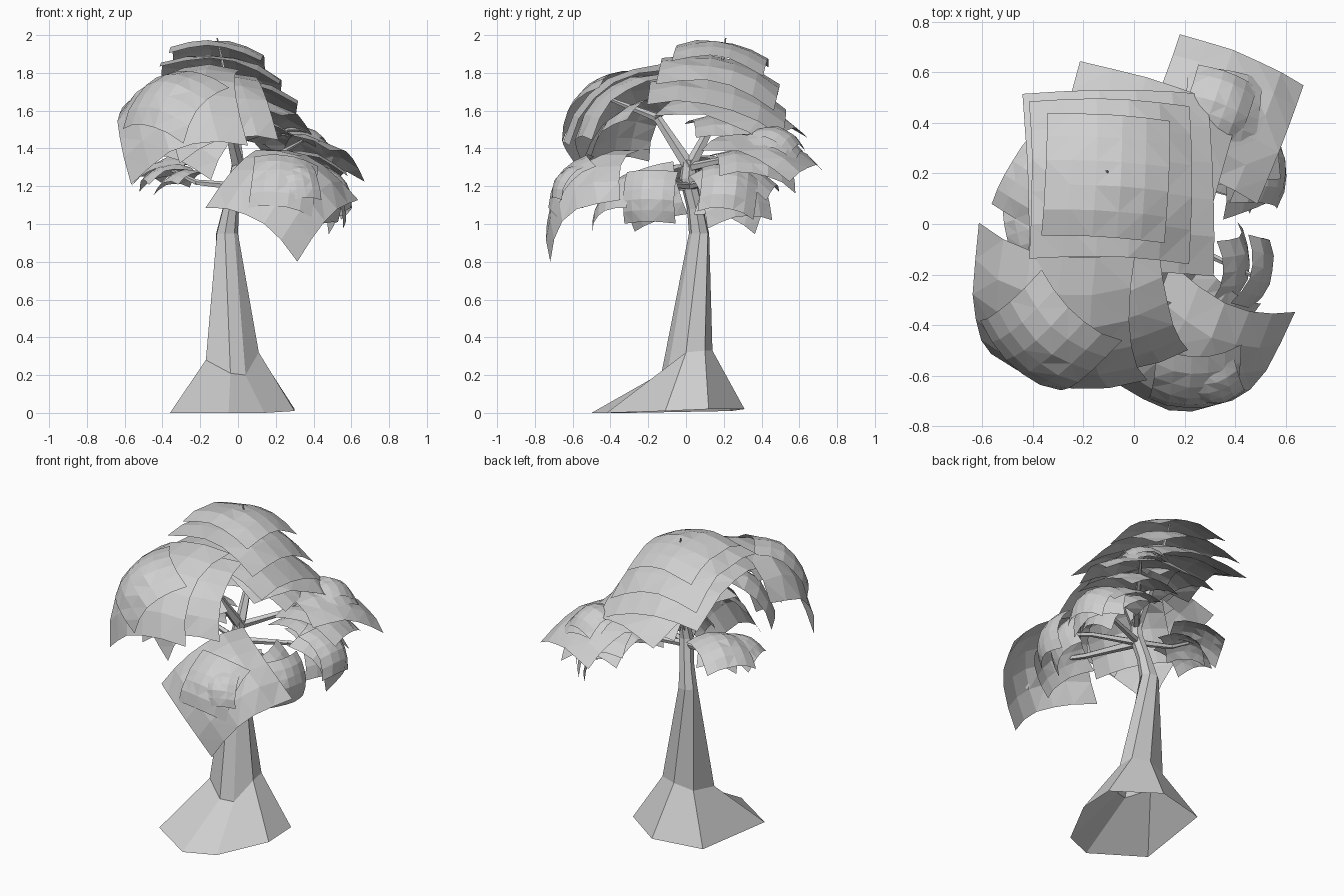
import bpy, bmesh, math, random
from mathutils import Vector, Matrix

random.seed(4)
old = bpy.data.objects.get("Cube")
if old:
    bpy.data.objects.remove(old, do_unlink=True)

grey = bpy.data.materials.new("pale_grey")
grey.use_nodes = True
tone = (0.62, 0.62, 0.62, 1)
grey.diffuse_color = tone
grey.node_tree.nodes["Principled BSDF"].inputs["Base Color"].default_value = tone


def finish(name, bm):
    mesh = bpy.data.meshes.new(name)
    bm.to_mesh(mesh)
    bm.free()
    mesh.materials.append(grey)
    obj = bpy.data.objects.new(name, mesh)
    bpy.context.scene.collection.objects.link(obj)
    return obj


def oval(x, y, z, rx, ry):
    """Seven-sided ring that starts at the right front."""
    angles = [math.radians(-150) + math.tau * i / 7 for i in range(7)]
    return [(x + rx * math.cos(a), y + ry * math.sin(a), z) for a in angles]


def loft(name, rings):
    """Skin of straight facets through rings of points."""
    bm = bmesh.new()
    loops = [[bm.verts.new(p) for p in ring] for ring in rings]
    for low, high in zip(loops, loops[1:]):
        for i in range(len(low)):
            j = (i + 1) % len(low)
            bm.faces.new((low[i], low[j], high[j], high[i]))
    return finish(name, bm)


def limb(name, points, thick, thin):
    """Tapered five-sided branch along a few points."""
    bm = bmesh.new()
    steps = len(points) - 1
    for i in range(steps):
        a, b = Vector(points[i]), Vector(points[i + 1])
        turn = (b - a).to_track_quat('Z', 'Y').to_matrix().to_4x4()
        r = [thick + (thin - thick) * k / steps for k in (i, i + 1)]
        bmesh.ops.create_cone(bm, cap_ends=True, segments=5, radius1=r[0], radius2=r[1],
                              depth=(b - a).length,
                              matrix=Matrix.Translation((a + b) / 2) @ turn)
    return finish(name, bm)


def leaf_sheet(name, apex, facing, half, drop, spin):
    """Square sheet that droops from its middle towards its corners."""
    bm = bmesh.new()
    bmesh.ops.create_grid(bm, x_segments=5, y_segments=5, size=half)
    for v in bm.verts:
        r2 = (v.co.x ** 2 + v.co.y ** 2) / (2 * half ** 2)
        v.co.z = -drop * r2 + random.uniform(-1, 1) * half * 0.03
    bmesh.ops.triangulate(bm, faces=bm.faces[:])
    turn = Vector((0, 0, 1)).rotation_difference(Vector(facing)).to_matrix().to_4x4()
    bm.transform(Matrix.Translation(apex) @ turn @ Matrix.Rotation(math.radians(spin), 4, 'Z'))
    return finish(name, bm)


def cluster(name, facing, layers):
    """Layers are (apex, half width, corner drop, spin)."""
    for i, (apex, half, drop, spin) in enumerate(layers):
        leaf_sheet(f"{name}_sheet_{i + 1}", apex, facing, half, drop, spin)


# Trunk with an uneven flared foot that reaches forward
foot = [(-0.36, -0.3, 0), (-0.05, -0.5, 0), (0.14, -0.42, 0), (0.3, -0.11, 0.01),
        (0.3, 0.12, 0.02), (0.03, 0.31, 0.02), (-0.29, 0.24, 0.01)]
ankle = [(-0.17, -0.05, 0.28), (-0.04, -0.13, 0.21), (0.04, -0.1, 0.2), (0.11, 0, 0.32),
         (0.1, 0.1, 0.33), (-0.01, 0.14, 0.33), (-0.13, 0.11, 0.3)]
loft("trunk", [
    foot, ankle,
    oval(-0.06, 0.07, 0.95, 0.06, 0.055),
    oval(-0.04, 0.05, 1.08, 0.045, 0.045),
    oval(-0.01, 0.01, 1.24, 0.04, 0.045),
    oval(0, 0.02, 1.34, 0.03, 0.04),
])

# Branches
fork = (0, 0.02, 1.3)
crook = (-0.02, 0.02, 1.2)
limb("crown_branch", [fork, (-0.02, 0.15, 1.55), (-0.11, 0.21, 1.985)], 0.035, 0.004)
limb("front_branch", [fork, (-0.06, -0.15, 1.56), (-0.3, -0.4, 1.66)], 0.035, 0.01)
limb("back_branch", [fork, (0.18, 0.25, 1.35), (0.34, 0.47, 1.44)], 0.025, 0.008)
limb("left_branch", [crook, (0.28, 0.12, 1.22), (0.52, 0.25, 1.22)], 0.022, 0.008)
limb("left_front_branch", [crook, (0.25, -0.1, 1.21), (0.48, -0.21, 1.17)], 0.022, 0.008)
limb("low_front_branch", [crook, (0.12, -0.3, 1.2), (0.26, -0.6, 1.23)], 0.028, 0.008)
limb("right_branch", [crook, (-0.22, 0.08, 1.22), (-0.38, 0.12, 1.3)], 0.022, 0.008)

# Top crown, tilted down to the back
cluster("crown", (0.1, 0.16, 1), [
    ((-0.1, 0.2, 1.965), 0.245, 0.12, -3),
])
cluster("crown_lower", (0.14, 0.22, 1), [
    ((-0.075, 0.2, 1.88), 0.32, 0.17, -1),
    ((-0.04, 0.19, 1.77), 0.37, 0.18, 1),
    ((0.03, 0.27, 1.66), 0.33, 0.16, -17),
    ((0.05, 0.28, 1.56), 0.24, 0.12, 8),
])

# Large clump high on the front, turned to the right
cluster("front_clump", (-0.35, -0.6, 0.72), [
    ((-0.37, -0.46, 1.7), 0.33, 0.26, -3),
    ((-0.38, -0.51, 1.72), 0.215, 0.15, 45),
    ((-0.23, -0.36, 1.57), 0.24, 0.18, 42),
])
cluster("front_clump_side", (-0.12, -0.62, 0.72), [
    ((-0.13, -0.44, 1.69), 0.27, 0.19, 10),
])

# Low clump at the front left
cluster("low_front", (0.14, -0.7, 0.7), [
    ((0.265, -0.61, 1.27), 0.295, 0.24, -30),
    ((0.28, -0.41, 1.2), 0.17, 0.12, 45),
])
cluster("low_front_tuft", (0.1, -0.78, 0.58), [
    ((0.25, -0.67, 1.26), 0.17, 0.11, -3),
    ((0.32, -0.68, 1.25), 0.11, 0.08, 15),
])

# Small clumps on the left side
cluster("left_front_clump", (0.9, -0.25, 0.2), [
    ((0.54, -0.21, 1.16), 0.14, 0.1, -15),
    ((0.45, -0.2, 1.17), 0.15, 0.12, 3),
])
cluster("left_clump", (0.75, 0.15, 0.6), [
    ((0.56, 0.24, 1.24), 0.15, 0.13, 0),
    ((0.52, 0.26, 1.23), 0.18, 0.15, 20),
    ((0.46, 0.27, 1.2), 0.17, 0.13, -12),
])

# Clump at the back left
cluster("back_clump", (0.2, 0.28, 1), [
    ((0.35, 0.5, 1.51), 0.125, 0.1, -20),
    ((0.36, 0.48, 1.48), 0.15, 0.1, -8),
    ((0.36, 0.45, 1.45), 0.265, 0.13, -22),
    ((0.36, 0.38, 1.37), 0.21, 0.12, 10),
    ((0.33, 0.32, 1.31), 0.18, 0.12, -10),
])

# Small clump on the right side
cluster("right_clump", (-0.3, 0.1, 1), [
    ((-0.38, 0.15, 1.35), 0.16, 0.1, -30),
    ((-0.4, 0.01, 1.31), 0.13, 0.09, 12),
    ((-0.31, 0.1, 1.28), 0.12, 0.08, 35),
])
